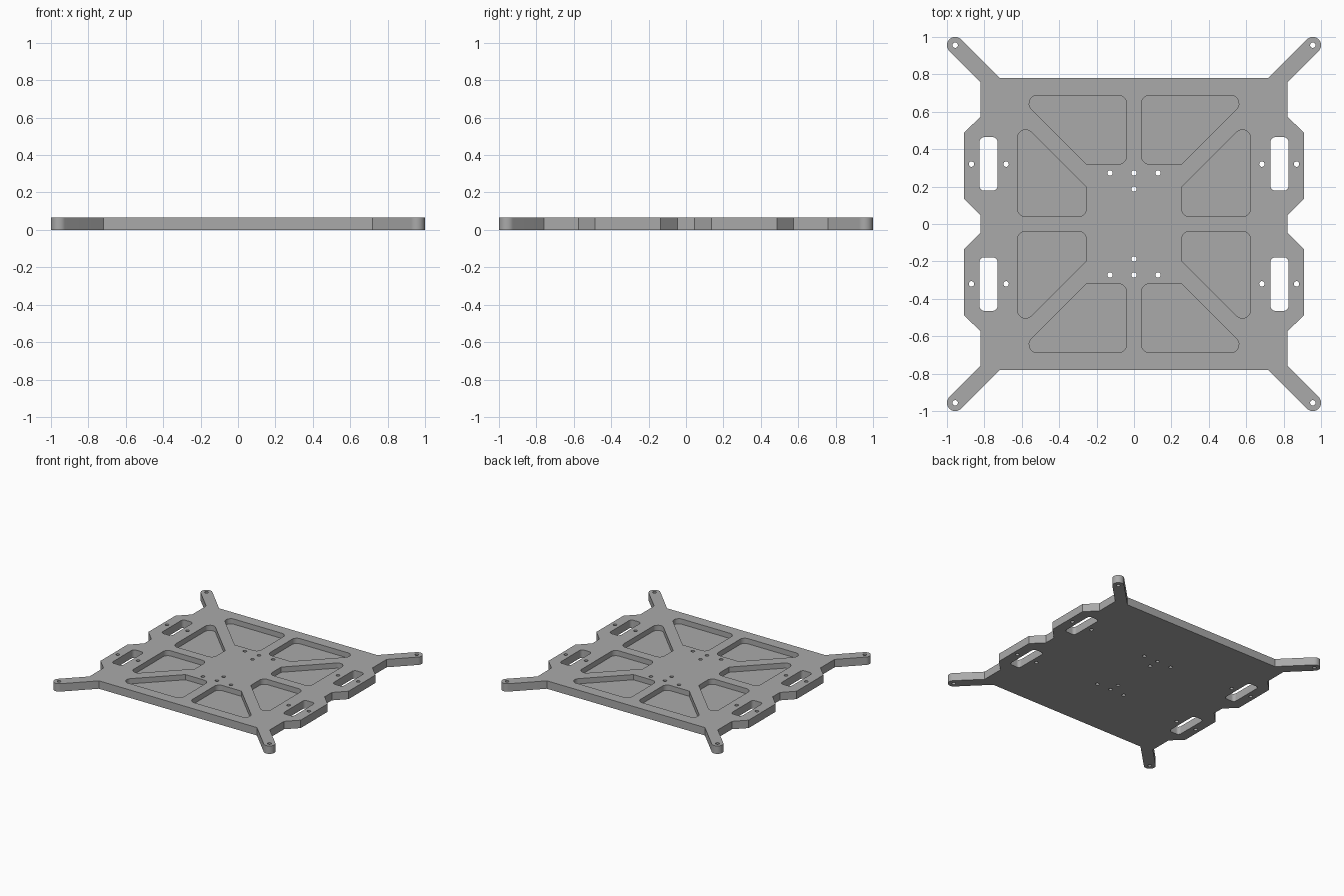
import bpy, bmesh, math
from mathutils import Vector

if "Cube" in bpy.data.objects:
    bpy.data.objects.remove(bpy.data.objects["Cube"])

T = 0.065      # plate thickness
FLOOR = 0.022  # pocket floor height


def fillet(pts):
    """Round corners of (x, y, radius) points into a list of 2D vectors."""
    out = []
    for i, (x, y, r) in enumerate(pts):
        p = Vector((x, y))
        if r == 0:
            out.append(p)
            continue
        a = (Vector(pts[i - 1][:2]) - p).normalized()
        b = (Vector(pts[(i + 1) % len(pts)][:2]) - p).normalized()
        half = a.angle(b) / 2
        c = p + (a + b).normalized() * (r / math.sin(half))
        t = r / math.tan(half)
        u, v = p + a * t - c, p + b * t - c
        n = 8
        for k in range(n + 1):
            out.append(c + (u.lerp(v, k / n)).normalized() * r)
    return out


def circle(x, y, r, n=24):
    return [Vector((x + r * math.cos(2 * math.pi * k / n),
                    y + r * math.sin(2 * math.pi * k / n))) for k in range(n)]


def prism(bm, pts, z0, z1):
    f = bm.faces.new([bm.verts.new((p.x, p.y, z0)) for p in pts])
    up = bmesh.ops.extrude_face_region(bm, geom=[f])["geom"]
    bmesh.ops.translate(bm, vec=(0, 0, z1 - z0),
                        verts=[g for g in up if isinstance(g, bmesh.types.BMVert)])


def finish(bm, name):
    bmesh.ops.recalc_face_normals(bm, faces=bm.faces)
    me = bpy.data.meshes.new(name)
    bm.to_mesh(me)
    bm.free()
    ob = bpy.data.objects.new(name, me)
    bpy.context.collection.objects.link(ob)
    return ob


# plate outline: one quarter, mirrored around
C, R = 0.956, 0.044
quarter = [Vector(p) for p in ((0.91, 0.137), (0.91, 0.486), (0.82, 0.575), (0.82, 0.758))]
quarter.insert(0, Vector((0.82, 0.046)))
quarter += [Vector((C + R * math.cos(a), C + R * math.sin(a)))
            for a in (math.radians(-45 + 180 * k / 20) for k in range(21))]
quarter.append(Vector((0.718, 0.78)))
right_half = [Vector((p.x, -p.y)) for p in reversed(quarter)] + quarter
outline = right_half + [Vector((-p.x, p.y)) for p in reversed(right_half)]
bm = bmesh.new()
prism(bm, outline, 0, T)
plate = finish(bm, "mounting_plate")

# pockets, slots and holes
bm = bmesh.new()
pr = 0.043
end_pocket = fillet([(0.04, 0.688, pr), (0.04, 0.32, pr), (0.254, 0.32, 0), (0.622, 0.688, pr)])
side_pocket = fillet([(0.254, 0.04, pr), (0.623, 0.04, pr), (0.623, 0.565, pr), (0.254, 0.196, 0)])
slot = fillet([(0.73, 0.178, 0.025), (0.826, 0.178, 0.025), (0.826, 0.464, 0.025), (0.73, 0.464, 0.025)])
holes = [circle(x, y, 0.0145) for x, y in ((C, C), (0.869, 0.32), (0.684, 0.32), (0.128, 0.273))]
for sx in (1, -1):
    for sy in (1, -1):
        def flip(pts):
            return [Vector((p.x * sx, p.y * sy)) for p in pts]
        for p in (end_pocket, side_pocket):
            prism(bm, flip(p), FLOOR, T + 0.1)
        for p in [slot] + holes:
            prism(bm, flip(p), -0.1, T + 0.1)
for s in (1, -1):
    for y in (0.273, 0.187):
        prism(bm, circle(0, y * s, 0.0145), -0.1, T + 0.1)
cutter = finish(bm, "cutter")
cutter.hide_render = True

mod = plate.modifiers.new("cutouts", 'BOOLEAN')
mod.operation = 'DIFFERENCE'
mod.solver = 'EXACT'
mod.object = cutter
bpy.context.view_layer.objects.active = plate
plate.select_set(True)
bpy.ops.object.modifier_apply(modifier=mod.name)
bpy.data.objects.remove(cutter)

# colour and shading
mat = bpy.data.materials.new("grey_metal")
mat.diffuse_color = (0.4, 0.4, 0.4, 1)
mat.use_nodes = True
mat.node_tree.nodes["Principled BSDF"].inputs["Base Color"].default_value = mat.diffuse_color
plate.data.materials.clear()
plate.data.materials.append(mat)
bpy.ops.object.shade_smooth_by_angle(angle=math.radians(30))
